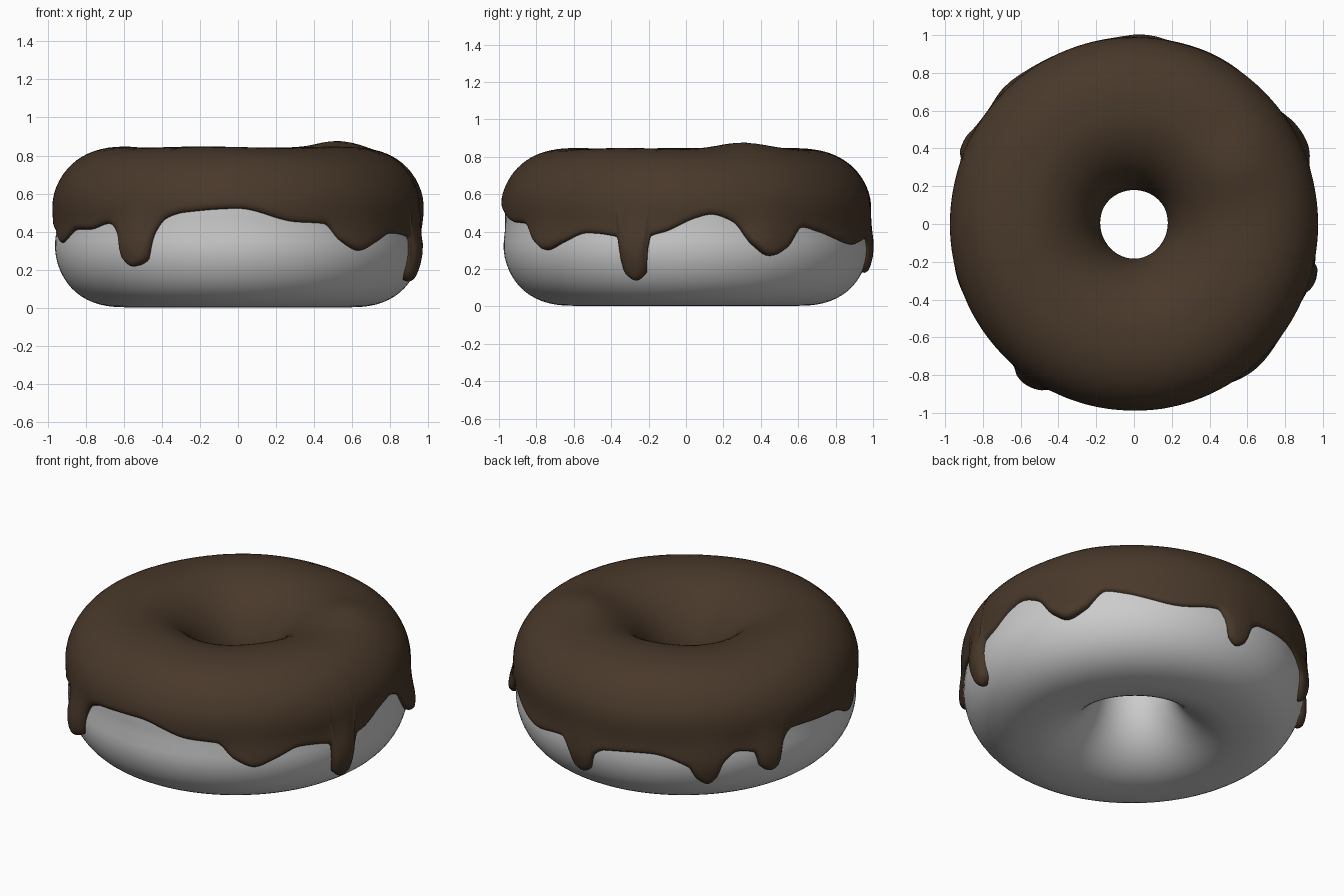
import bpy, bmesh, math

if "Cube" in bpy.data.objects:
    bpy.data.objects.remove(bpy.data.objects["Cube"])

R, A, B, ZC = 0.592, 0.392, 0.41, 0.413  # ring radius, half width, half height, mid height
N_OUT, N_IN = 2.45, 2.0                  # roundness of outer and inner half of the section
X_SCALE = 0.985


def spow(v, p):
    return math.copysign(abs(v) ** p, v)


def section(phi, offset=0.0):
    """Radius and height on the dough section, pushed out along its normal."""
    c, s = math.cos(phi), math.sin(phi)
    n = N_OUT if c > 0 else N_IN
    u, v = spow(c, 2 / n), spow(s, 2 / n)
    nx, nz = spow(u, n - 1) / A, spow(v, n - 1) / B
    length = math.hypot(nx, nz)
    r, z = R + A * u, ZC + B * v
    if c > 0:                            # faint waist round the outside
        r -= 0.018 * u * math.exp(-((z - 0.44) / 0.1) ** 2)
    return r + offset * nx / length, z + offset * nz / length


def angle_at_height(z, n):
    v = (z - ZC) / B
    return math.asin(spow(v, n / 2))


def ring_mesh(name, sections):
    """Skin closed sections that run around the z axis."""
    bm = bmesh.new()
    cols = len(sections)
    rings = []
    for i, sec in enumerate(sections):
        th = 2 * math.pi * i / cols
        rings.append([bm.verts.new((r * math.cos(th) * X_SCALE, r * math.sin(th), z)) for r, z in sec])
    rows = len(rings[0])
    for i in range(cols):
        p, q = rings[i], rings[(i + 1) % cols]
        for j in range(rows):
            k = (j + 1) % rows
            bm.faces.new((p[j], q[j], q[k], p[k]))
    bmesh.ops.recalc_face_normals(bm, faces=bm.faces)
    for f in bm.faces:
        f.smooth = True
    mesh = bpy.data.meshes.new(name)
    bm.to_mesh(mesh)
    bm.free()
    obj = bpy.data.objects.new(name, mesh)
    bpy.context.collection.objects.link(obj)
    return obj


# Dough ring
dough = [section(2 * math.pi * j / 64) for j in range(64)]
ring_mesh("dough", [dough] * 128)

# Lower icing edge: azimuth in degrees, height
EDGE = [(-163, .34), (-151, .41), (-144, .41), (-135, .44), (-131, .39), (-129, .27), (-124.5, .22),
        (-119.5, .25), (-117, .39), (-113, .47), (-107, .50), (-90, .52), (-72, .45), (-62, .44),
        (-56, .35), (-49, .30), (-42, .34), (-33, .39), (-22, .37), (-20.5, .19), (-16.5, .145),
        (-12.8, .18), (-11.5, .37), (-6, .40), (3, .47), (8, .49), (15, .45), (21, .33), (27, .27),
        (33, .31), (40, .42), (46, .40), (65, .33), (79, .36), (82, .30), (84, .21), (87.5, .18),
        (91, .21), (93, .31), (97, .35), (113, .37), (126, .30), (129, .22), (133, .18), (136, .22),
        (138, .31), (143, .37), (149, .35), (151, .26), (155, .22), (158.5, .25), (160, .38),
        (164, .44), (174, .43), (188, .40)]


def edge_height(deg):
    """Smooth curve through EDGE without overshoot."""
    while deg < EDGE[0][0]:
        deg += 360
    while deg >= EDGE[0][0] + 360:
        deg -= 360
    n = len(EDGE)

    def pt(i):
        return EDGE[i % n][0] + 360 * (i // n), EDGE[i % n][1]

    def chord(i):
        (x0, y0), (x1, y1) = pt(i), pt(i + 1)
        return (y1 - y0) / (x1 - x0)

    def slope(i):
        a, b = chord(i - 1), chord(i)
        return 0 if a * b <= 0 else 2 * a * b / (a + b)

    i = max(k for k in range(n) if EDGE[k][0] <= deg)
    (x0, y0), (x1, y1) = pt(i), pt(i + 1)
    h = x1 - x0
    t = (deg - x0) / h
    return (y0 * (1 + 2 * t) * (1 - t) ** 2 + slope(i) * h * t * (1 - t) ** 2
            + y1 * t * t * (3 - 2 * t) + slope(i + 1) * h * t * t * (t - 1))


# Extra thickness of the hanging drips: azimuth, half width, amount
DRIPS = [(-124.5, 6, .035), (-49, 9, .012), (-16.5, 5, .025), (26, 9, .03),
         (87.5, 5, .008), (133, 6, .01), (155, 6, .02)]


def drip_bulge(deg):
    total = 0
    for c, w, amount in DRIPS:
        d = (deg - c + 180) % 360 - 180
        total += amount * math.exp(-(d / w) ** 2)
    return total


COLS = 480
heights = [edge_height(360 * i / COLS) for i in range(COLS)]
STEP = 0.97 * 2 * math.pi / COLS
ROWS = ([0, .004, .008, .013, .02, .03, .045, .065, .09, .12] + [.15 + .03 * k for k in range(27)]
        + [.96, .98, .99, 1])


def edge_distance(i, z):
    """Distance on the outer wall from column i at height z to the icing edge."""
    best = 1.0
    for k in range(-8, 8):
        x0, z0 = k * STEP, heights[(i + k) % COLS] - z
        dx, dz = STEP, heights[(i + k + 1) % COLS] - z - z0
        t = max(0, min(1, -(x0 * dx + z0 * dz) / (dx * dx + dz * dz)))
        best = min(best, math.hypot(x0 + t * dx, z0 + t * dz))
    return best


def icing_section(i):
    deg = 360 * i / COLS
    th = math.radians(deg)
    start = angle_at_height(heights[i], N_OUT)
    inner_z = 0.43 + .02 * math.sin(3 * th)
    end = math.pi - angle_at_height(inner_z, N_IN)
    bulge = drip_bulge(deg)
    out = []
    for t in ROWS:
        phi = start + (end - start) * t
        r, z = section(phi)
        thick = 0.021
        # Soft waves and a high spot on top
        x, y = r * math.cos(th) - .54, r * math.sin(th) - .3
        top = max(0, math.sin(phi)) ** 2
        thick += top * (.003 * math.sin(5 * th - 3 * r) + .03 * math.exp(-(x * x + y * y) / .03))
        if math.cos(phi) > 0:
            thick += bulge * math.exp(-(max(0, z - .33) / .13) ** 2)
        # Rounded rim
        d = 1.0
        if math.cos(phi) > 0 and z < .68:
            d = edge_distance(i, z)
        elif t > .9:
            d = (1 - t) * 1.5
        q = min(1, d / .035)
        out.append(section(phi, -.004 + (thick + .004) * math.sqrt(1 - (1 - q) ** 2)))
    # Hidden underside
    for k in range(12, -1, -1):
        out.append(section(start + (end - start) * k / 12, -.012))
    return out


# Chocolate icing
icing = ring_mesh("icing", [icing_section(i) for i in range(COLS)])
brown = bpy.data.materials.new("chocolate_brown")
brown.diffuse_color = (0.066, 0.04, 0.023, 1)
brown.use_nodes = True
brown.node_tree.nodes["Principled BSDF"].inputs["Base Color"].default_value = brown.diffuse_color
icing.data.materials.append(brown)
